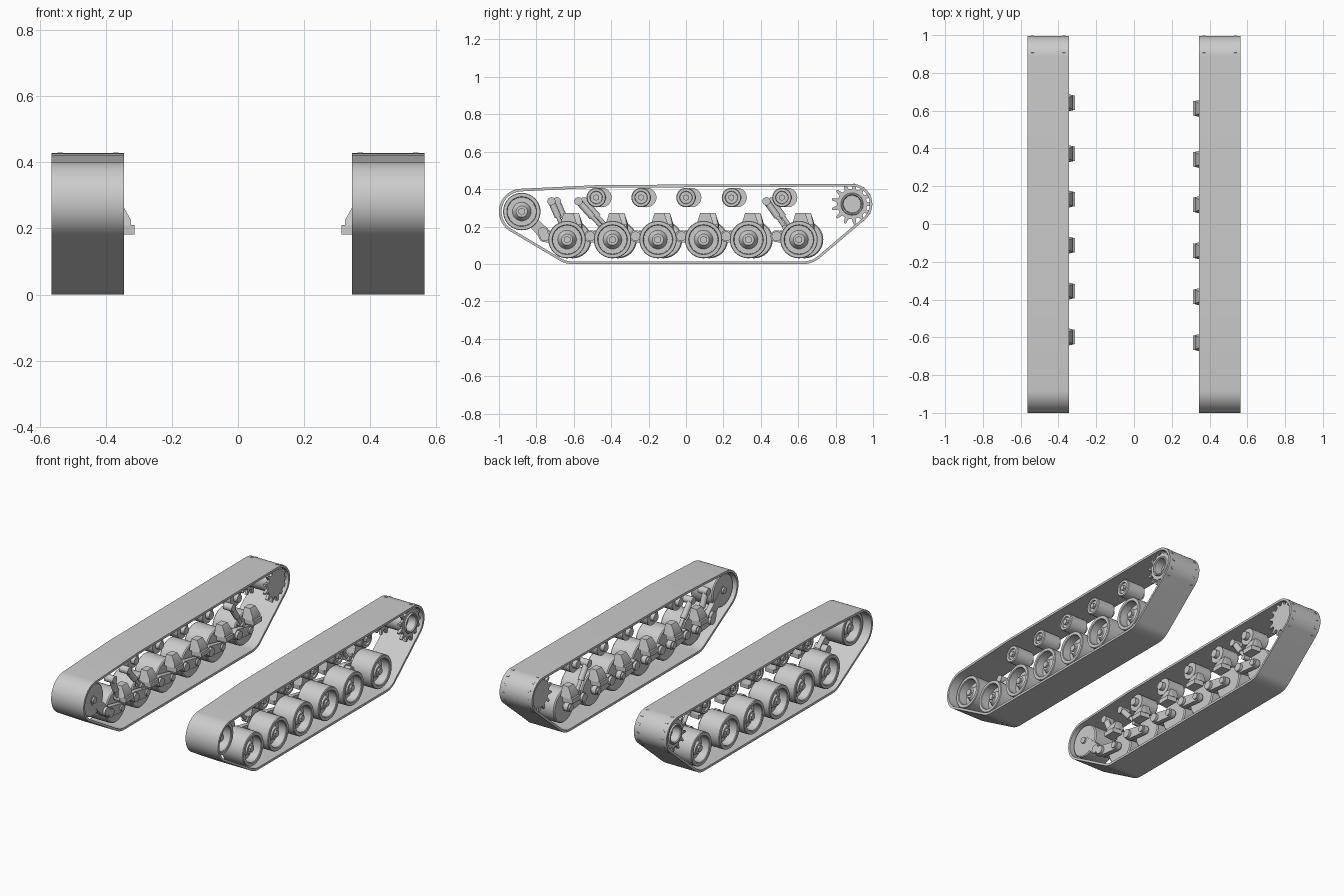
import bpy, bmesh, math
from mathutils import Vector

cube = bpy.data.objects.get("Cube")
if cube:
    bpy.data.objects.remove(cube)

grey = bpy.data.materials.new("plain_grey")
grey.use_nodes = True
grey.diffuse_color = (0.6, 0.6, 0.6, 1)
grey.node_tree.nodes["Principled BSDF"].inputs["Base Color"].default_value = (0.6, 0.6, 0.6, 1)

side = 1      # +1 builds the left track, -1 the right one


def finish(name, bm):
    """Mirror to the current side, fix normals and shade."""
    for v in bm.verts:
        v.co.x *= side
    bmesh.ops.remove_doubles(bm, verts=bm.verts, dist=0.00005)
    bmesh.ops.recalc_face_normals(bm, faces=bm.faces)
    mesh = bpy.data.meshes.new(name)
    bm.to_mesh(mesh)
    bm.free()
    mesh.materials.append(grey)
    obj = bpy.data.objects.new(("left_" if side > 0 else "right_") + name, mesh)
    bpy.context.collection.objects.link(obj)
    bpy.ops.object.select_all(action='DESELECT')
    obj.select_set(True)
    bpy.context.view_layer.objects.active = obj
    bpy.ops.object.shade_smooth_by_angle(angle=math.radians(32))


def lathe(name, profile, y, z, steps=32):
    """Turn an (x, radius) profile around an axle along x."""
    bm = bmesh.new()
    verts = [bm.verts.new((x, y, z + r)) for x, r in profile]
    edges = [bm.edges.new(pair) for pair in zip(verts, verts[1:])]
    bmesh.ops.spin(bm, geom=verts + edges, cent=(0, y, z), axis=(1, 0, 0),
                   angle=math.tau, steps=steps, use_merge=True)
    finish(name, bm)


def pin(name, x0, x1, r, y, z, steps=20):
    lathe(name, [(x0, 0), (x0, r), (x1, r), (x1, 0)], y, z, steps)


def loft(name, a, x0, b, x1):
    """Solid between two (y, z) outlines."""
    bm = bmesh.new()
    la = [bm.verts.new((x0, *p)) for p in a]
    lb = [bm.verts.new((x1, *p)) for p in b]
    bm.faces.new(la)
    bm.faces.new(lb)
    for i in range(len(a)):
        bm.faces.new((la[i - 1], la[i], lb[i], lb[i - 1]))
    finish(name, bm)


def ring(name, outer, inner, x0, x1):
    """Band between two (y, z) outlines with equal point counts."""
    bm = bmesh.new()
    loops = [[bm.verts.new((x, *p)) for p in pts]
             for x, pts in ((x0, outer), (x1, outer), (x1, inner), (x0, inner))]
    for k in range(4):
        a, b = loops[k - 1], loops[k]
        for i in range(len(a)):
            bm.faces.new((a[i - 1], a[i], b[i], b[i - 1]))
    finish(name, bm)


def wrap(circles, shrink=0.0, steps=96):
    """Outline of a band stretched around (y, z, radius) circles."""
    pts = []
    for i in range(steps):
        t = math.tau * (i + 0.5) / steps
        c, s = math.cos(t), math.sin(t)
        y, z, r = max(circles, key=lambda k: k[0] * c + k[1] * s + k[2])
        pts.append((y + (r - shrink) * c, z + (r - shrink) * s))
    return pts


def trapezoid(y, half0, half1, z0, z1):
    return [(y - half0, z0), (y + half0, z0), (y + half1, z1), (y - half1, z1)]


def rod(name, p0, p1, r, steps=16):
    d = p1 - p0
    bm = bmesh.new()
    bmesh.ops.create_cone(bm, cap_ends=True, segments=steps, radius1=r, radius2=r, depth=d.length)
    bm.transform(d.to_track_quat('Z', 'Y').to_matrix().to_4x4())
    bmesh.ops.translate(bm, verts=bm.verts, vec=(p0 + p1) / 2)
    finish(name, bm)


def road_wheel(name, y, z, x):
    """Deep-dished wheel with conical hub and hexagonal cap; x is its outer face."""
    profile = [(-0.15, 0), (-0.15, 0.094), (-0.144, 0.1), (-0.004, 0.1), (0, 0.097),
               (0, 0.08), (-0.004, 0.077), (-0.055, 0.076), (-0.055, 0.05),
               (-0.025, 0.034), (-0.02, 0.03), (-0.02, 0)]
    lathe(name, [(x + dx, r) for dx, r in profile], y, z, 40)
    pin(name + "_cap", x - 0.025, x - 0.008, 0.02, y, z, 6)


def arm(name, y0, z0, y1, z1):
    """Tapered swing arm with pivot housing and axle."""
    shape = wrap([(y0, z0, 0.032), (y1, z1, 0.026)], steps=32)
    loft(name, shape, 0.362, shape, 0.392)
    pin(name + "_pivot", 0.346, 0.43, 0.026, y0, z0)
    pin(name + "_axle", 0.352, 0.41, 0.019, y1, z1)


def shock(top, foot):
    """Telescopic damper with eyes at both ends."""
    x = 0.37
    a, b = Vector((x, *top)), Vector((x, *foot))
    rod("shock_body", a, a.lerp(b, 0.6), 0.018)
    rod("shock_piston", a.lerp(b, 0.5), b, 0.011)
    pin("shock_upper_eye", 0.35, 0.41, 0.022, *top)
    pin("shock_lower_eye", 0.35, 0.39, 0.015, *foot)


def sprocket_outline(y, z, teeth=13):
    pts = []
    for k in range(teeth):
        for off, r in ((-0.3, 0.08), (-0.1, 0.11), (0.1, 0.11), (0.3, 0.08)):
            t = math.tau * (k + off) / teeth
            pts.append((y + r * math.cos(t), z + r * math.sin(t)))
    return pts


wheel_ys = [-0.636, -0.393, -0.15, 0.094, 0.334, 0.604]
roller_ys = [-0.48, -0.24, 0.0, 0.243, 0.513]
idler, drive = (-0.878, 0.28), (0.888, 0.32)
belt_path = [(*idler, 0.122), (*drive, 0.108), (-0.61, 0.13, 0.13),
             (0.63, 0.13, 0.13), (-0.46, 0.35, 0.072)]

for side, shift in ((1, 0.0), (-1, 0.03)):
    # Track belt
    ring("track_belt", wrap(belt_path, 0, 180), wrap(belt_path, 0.014, 180), 0.345, 0.565)

    # Road wheels with swing arms and bump stops
    for wy in wheel_ys:
        y = wy + shift
        road_wheel("road_wheel", y, 0.13, 0.55)
        arm("swing_arm", y - 0.12, 0.148, y, 0.13)
        m = y + 0.008
        base = trapezoid(m, 0.046, 0.026, 0.21, 0.272)
        loft("bump_stop", base, 0.35, trapezoid(m, 0.04, 0.036, 0.21, 0.226), 0.324)
        loft("bump_stop_base", base, 0.35, base, 0.39)
        loft("bump_pad", trapezoid(m, 0.038, 0.038, 0.182, 0.21), 0.313,
             trapezoid(m, 0.045, 0.045, 0.182, 0.21), 0.375)

    # Return rollers
    for ry in roller_ys:
        y = ry + shift
        lathe("return_roller", [(0.395, 0), (0.395, 0.052), (0.51, 0.052), (0.515, 0.048),
                                (0.515, 0.034), (0.505, 0.032), (0.505, 0)], y, 0.355)
        pin("roller_cap", 0.5, 0.52, 0.017, y, 0.355, 6)
        pin("roller_axle", 0.37, 0.4, 0.024, y, 0.355)

    # Dampers on the first, second and last arms
    for top_y, foot_y in ((-0.72, -0.66), (-0.575, -0.45), (0.43, 0.53)):
        shock((top_y + shift, 0.335), (foot_y + shift, 0.195))

    # Front idler
    road_wheel("idler_wheel", *idler, 0.515)
    arm("idler_arm", -0.765, 0.17, *idler)

    # Drive sprocket: solid inner disc, open outer ring, drum and bolts
    teeth = sprocket_outline(*drive)
    hole = [(drive[0] + (y - drive[0]) * k, drive[1] + (z - drive[1]) * k)
            for y, z in teeth
            for k in [0.05 / math.hypot(y - drive[0], z - drive[1])]]
    loft("sprocket_inner_disc", teeth, 0.362, teeth, 0.378)
    ring("sprocket_outer_disc", teeth, hole, 0.53, 0.546)
    lathe("sprocket_drum", [(0.37, 0), (0.37, 0.06), (0.55, 0.06), (0.555, 0.057),
                            (0.555, 0.051), (0.55, 0.047), (0.5, 0.046), (0.5, 0)], *drive)
    for k in range(13):
        t = math.tau * k / 13
        pin("sprocket_bolt", 0.54, 0.55, 0.005, drive[0] + 0.088 * math.cos(t),
            drive[1] + 0.088 * math.sin(t), 8)
